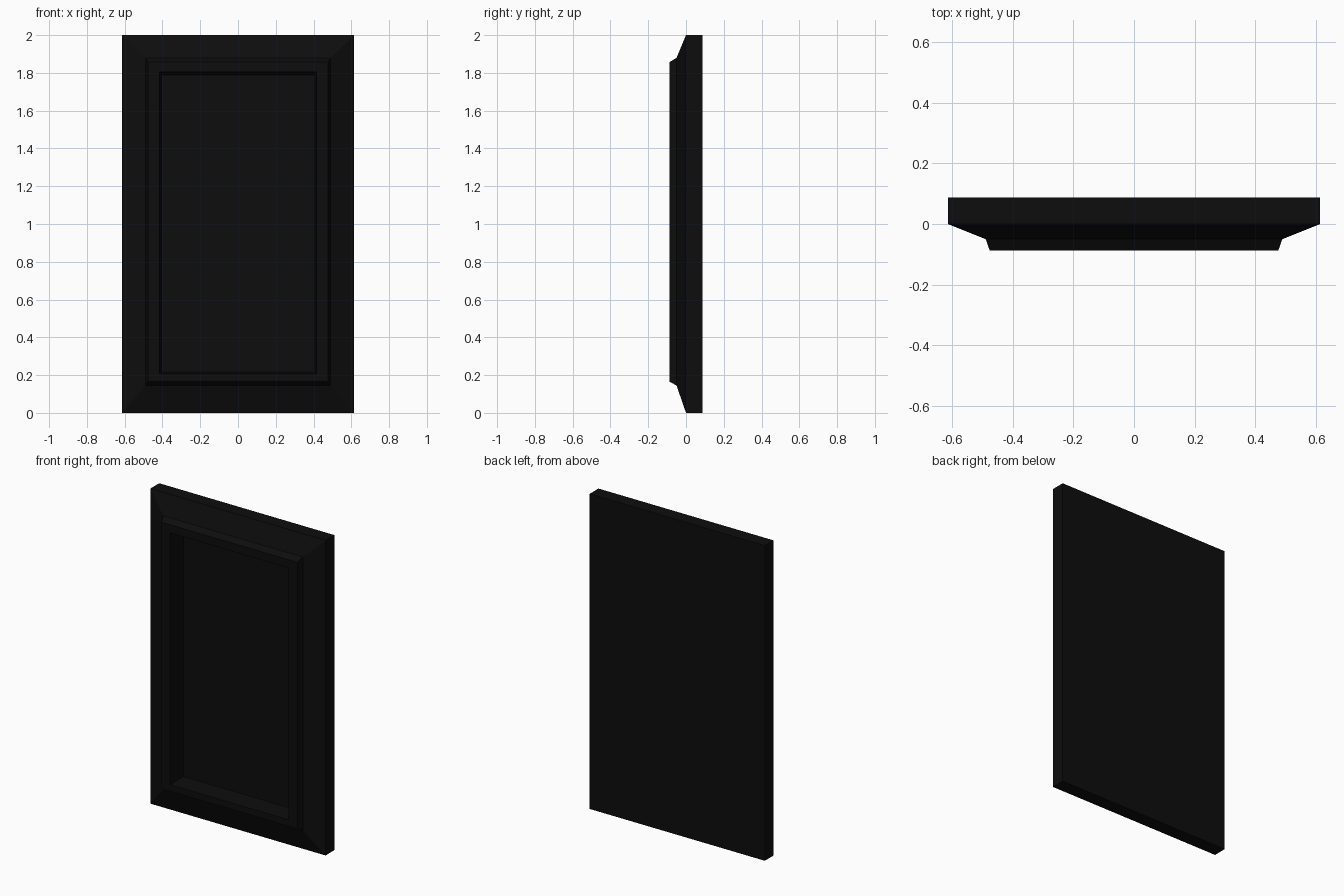
import bpy
import bmesh

cube = bpy.data.objects.get("Cube")
if cube:
    bpy.data.objects.remove(cube, do_unlink=True)

black = bpy.data.materials.new("matte black")
black.use_nodes = True
colour = (0.004, 0.004, 0.004, 1)
black.diffuse_color = colour
black.node_tree.nodes["Principled BSDF"].inputs["Base Color"].default_value = colour


def stepped_panel(name, rings):
    """Bridge nested rectangles (half width, bottom, top, y) and cap both ends."""
    bm = bmesh.new()
    loops = []
    for w, low, high, y in rings:
        corners = [(-w, low), (w, low), (w, high), (-w, high)]
        loops.append([bm.verts.new((x, y, z)) for x, z in corners])
    for a, b in zip(loops, loops[1:]):
        for i in range(4):
            j = (i + 1) % 4
            bm.faces.new((a[i], a[j], b[j], b[i]))
    bm.faces.new(loops[0])
    bm.faces.new(loops[-1])
    bmesh.ops.recalc_face_normals(bm, faces=bm.faces)
    mesh = bpy.data.meshes.new(name)
    bm.to_mesh(mesh)
    bm.free()
    mesh.materials.append(black)
    obj = bpy.data.objects.new(name, mesh)
    bpy.context.collection.objects.link(obj)
    return obj


# Back slab, sloped border, raised ridge and recessed centre
stepped_panel("framed_panel", [
    (0.615, 0, 2, 0.088),
    (0.615, 0, 2, 0),
    (0.49, 0.145, 1.88, -0.05),
    (0.477, 0.165, 1.857, -0.087),
    (0.415, 0.207, 1.805, -0.087),
    (0.405, 0.217, 1.79, 0.03),
])
